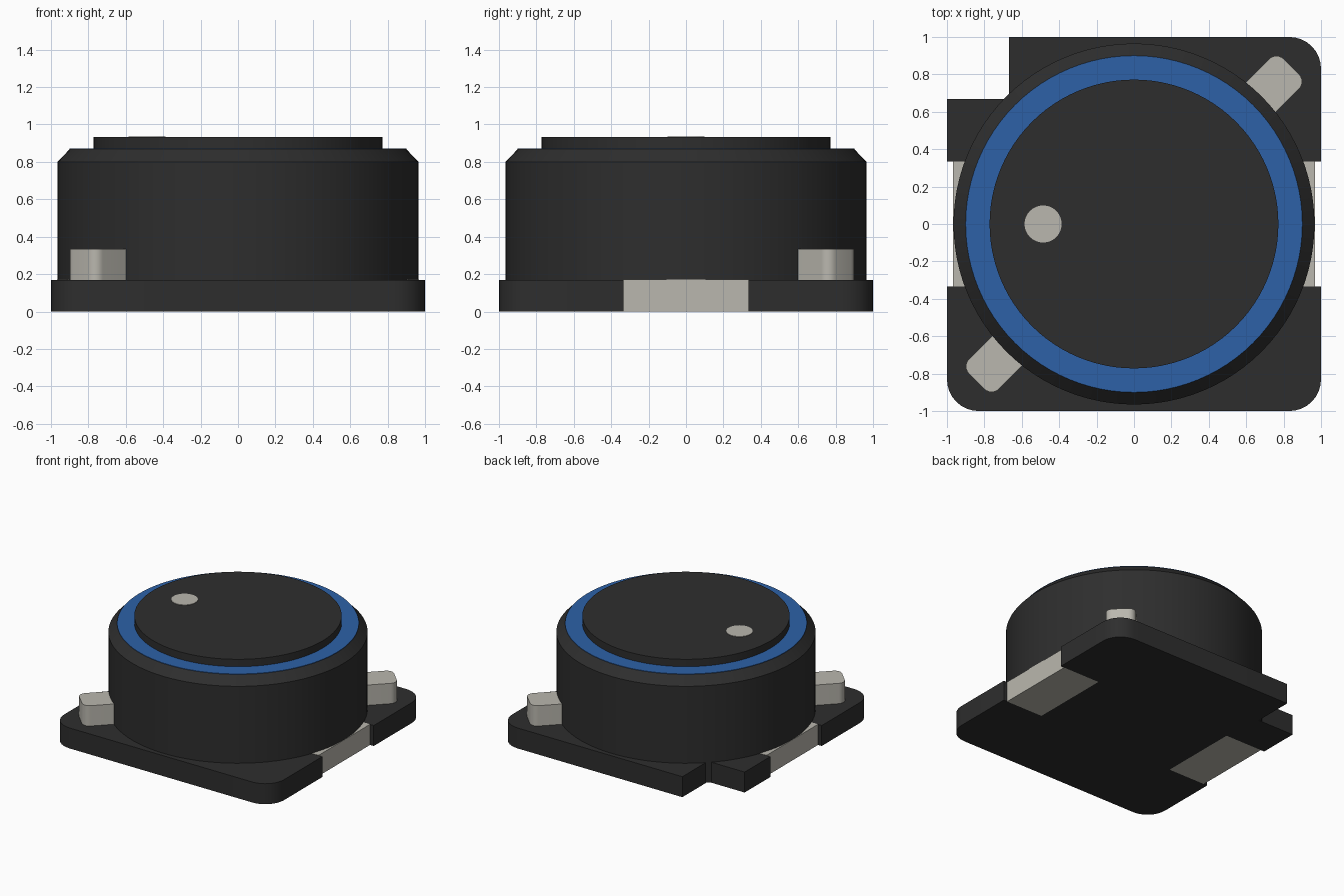
import bpy, bmesh, math
from math import cos, sin, pi

cube = bpy.data.objects.get("Cube")
if cube:
    bpy.data.objects.remove(cube, do_unlink=True)


def material(name, rgb):
    m = bpy.data.materials.new(name)
    m.use_nodes = True
    m.diffuse_color = (*rgb, 1)
    m.node_tree.nodes["Principled BSDF"].inputs["Base Color"].default_value = (*rgb, 1)
    return m


BLACK = material("black ferrite", (0.027, 0.027, 0.027))
METAL = material("tinned metal", (0.49, 0.475, 0.425))
BLUE = material("blue resin", (0.026, 0.12, 0.39))


def finish(name, bm, *mats):
    bmesh.ops.recalc_face_normals(bm, faces=bm.faces)
    mesh = bpy.data.meshes.new(name)
    bm.to_mesh(mesh)
    bm.free()
    for m in mats:
        mesh.materials.append(m)
    ob = bpy.data.objects.new(name, mesh)
    bpy.context.collection.objects.link(ob)
    bpy.ops.object.select_all(action='DESELECT')
    ob.select_set(True)
    bpy.context.view_layer.objects.active = ob
    bpy.ops.object.shade_smooth_by_angle(angle=math.radians(30))
    return ob


def prism(name, outline, z0, z1, mat):
    """Extrude a flat outline from z0 up to z1."""
    bm = bmesh.new()
    face = bm.faces.new([bm.verts.new((x, y, z0)) for x, y in outline])
    top = bmesh.ops.extrude_face_region(bm, geom=[face])["geom"]
    bmesh.ops.translate(bm, vec=(0, 0, z1 - z0),
                        verts=[v for v in top if isinstance(v, bmesh.types.BMVert)])
    return finish(name, bm, mat)


def lathe(name, profile, *mats, segments=96):
    """Spin (radius, height) pairs about z and close both ends."""
    bm = bmesh.new()
    rings = [[bm.verts.new((r * cos(2 * pi * i / segments), r * sin(2 * pi * i / segments), z))
              for i in range(segments)] for r, z in profile]
    for a, b in zip(rings, rings[1:]):
        for i in range(segments):
            j = (i + 1) % segments
            bm.faces.new((a[i], a[j], b[j], b[i]))
    bm.faces.new(rings[0])
    bm.faces.new(rings[-1])
    return finish(name, bm, *mats)


def arc(cx, cy, r, start, end, n=8):
    angles = [math.radians(start + (end - start) * i / n) for i in range(n + 1)]
    return [(cx + r * cos(a), cy + r * sin(a)) for a in angles]


# Base plate: three round corners, one square notch, a pocket for each terminal
R, E, P, W, N = 0.17, 1 - 0.17, 0.63, 0.334, 0.667
outline = (arc(-E, -E, R, 180, 270) + arc(E, -E, R, 270, 360)
           + [(1, -W), (P, -W), (P, W), (1, W)]
           + arc(E, E, R, 0, 90)
           + [(-N, 1), (-N, N), (-1, N), (-1, W), (-P, W), (-P, -W), (-1, -W)])
prism("base_plate", outline, 0, 0.168, BLACK)

# Solder terminals and the corner pins, on opposite sides
for side, label in ((1, "left"), (-1, "right")):
    x0, x1 = sorted((side * P, side * 0.967))
    prism(label + "_terminal", [(x0, -W), (x1, -W), (x1, W), (x0, W)], 0, 0.17, METAL)

pin = ([(0.85, -0.113)] + arc(1.135, -0.058, 0.055, -90, 0, 6)
       + arc(1.135, 0.058, 0.055, 0, 90, 6) + [(0.85, 0.113)])
for angle, label in ((45, "back_left"), (225, "front_right")):
    c, s = cos(math.radians(angle)), sin(math.radians(angle))
    prism(label + "_pin", [(x * c - y * s, x * s + y * c) for x, y in pin], 0.16, 0.335, METAL)

# Round shield with chamfered rim
lathe("shield_body", [(0.965, 0.003), (0.965, 0.80), (0.90, 0.868)], BLACK)

# Resin ring around the raised core
lathe("resin_ring", [(0.90, 0.86), (0.90, 0.872)], BLUE)
lathe("core_top", [(0.772, 0.85), (0.772, 0.932)], BLACK)

# Polarity mark
dot = lathe("polarity_dot", [(0.099, 0.93), (0.099, 0.936)], METAL, segments=48)
dot.location.x = -0.486
